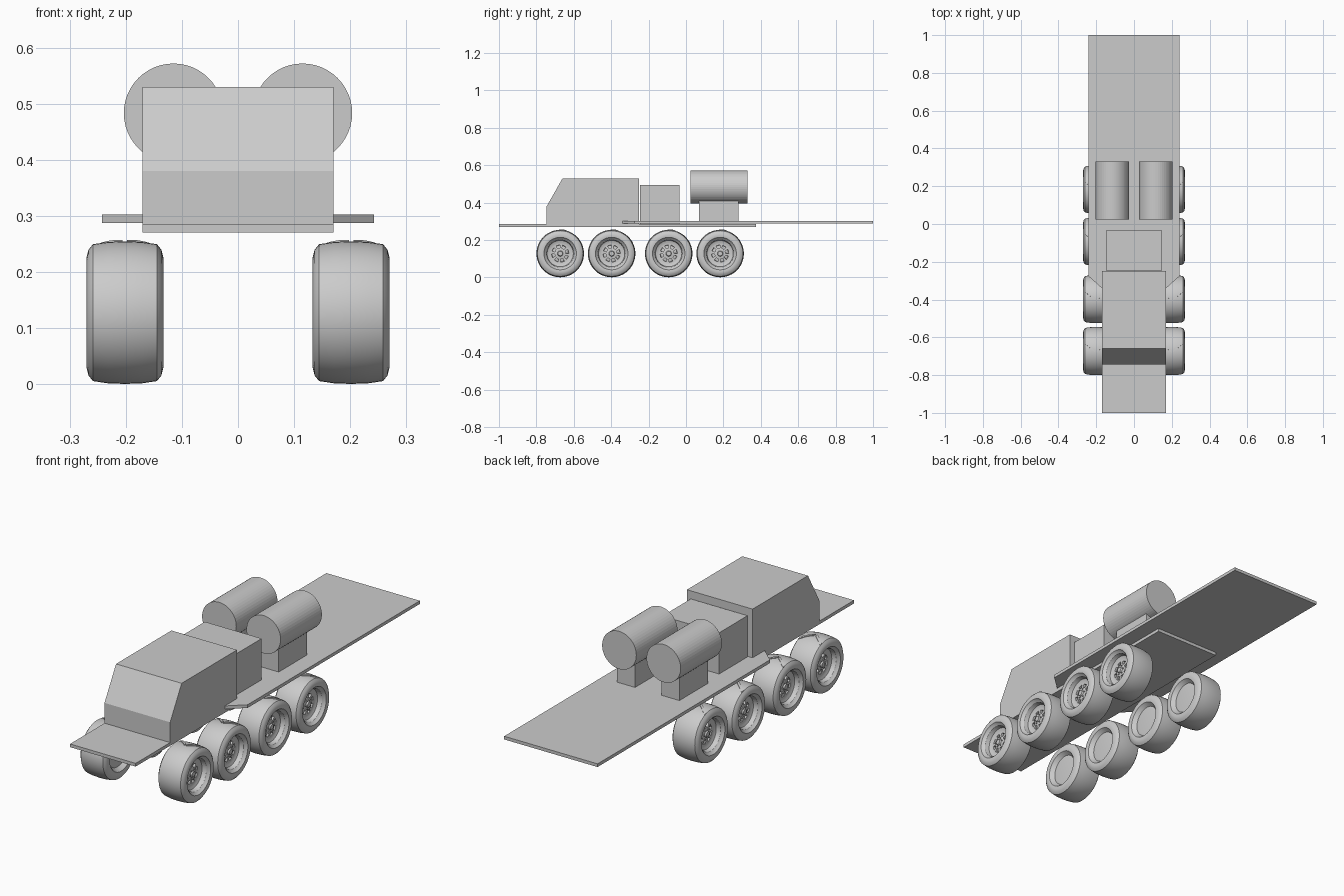
import bpy, bmesh, math
from mathutils import Vector

cube = bpy.data.objects.get("Cube")
if cube:
    bpy.data.objects.remove(cube)

grey = bpy.data.materials.new("plain_grey")
grey.use_nodes = True
colour = (0.6, 0.6, 0.6, 1)
grey.diffuse_color = colour
grey.node_tree.nodes["Principled BSDF"].inputs["Base Color"].default_value = colour


def finish(name, bm, smooth=False):
    bmesh.ops.recalc_face_normals(bm, faces=bm.faces[:])
    mesh = bpy.data.meshes.new(name)
    bm.to_mesh(mesh)
    bm.free()
    mesh.materials.append(grey)
    obj = bpy.data.objects.new(name, mesh)
    bpy.context.collection.objects.link(obj)
    if smooth:
        bpy.ops.object.select_all(action='DESELECT')
        obj.select_set(True)
        bpy.context.view_layer.objects.active = obj
        bpy.ops.object.shade_smooth_by_angle(angle=math.radians(30))
    return obj


def prism(name, points, offset):
    """Extrude a flat outline along an offset vector."""
    bm = bmesh.new()
    face = bm.faces.new([bm.verts.new(p) for p in points])
    new = bmesh.ops.extrude_face_region(bm, geom=[face])["geom"]
    verts = [g for g in new if isinstance(g, bmesh.types.BMVert)]
    bmesh.ops.translate(bm, verts=verts, vec=offset)
    # the source face stays as the near cap
    return finish(name, bm)


def box(name, x0, x1, y0, y1, z0, z1):
    return prism(name, [(x0, y0, z0), (x1, y0, z0), (x1, y1, z0), (x0, y1, z0)],
                 (0, 0, z1 - z0))


# Chassis plate and rear deck with clipped front corners
box("chassis_plate", -0.17, 0.17, -1, 0.375, 0.27, 0.285)
deck = [(-0.17, -0.34), (0.17, -0.34), (0.242, -0.275), (0.242, 1),
        (-0.242, 1), (-0.242, -0.275)]
prism("rear_deck", [(x, y, 0.287) for x, y in deck], (0, 0, 0.015))

# Cab with sloping windscreen, and the box behind it
cab = [(-0.745, 0.285), (-0.745, 0.38), (-0.66, 0.53), (-0.25, 0.53), (-0.25, 0.285)]
prism("cab", [(-0.17, y, z) for y, z in cab], (0.34, 0, 0))
box("equipment_box", -0.147, 0.147, -0.245, -0.035, 0.285, 0.495)

# Tanks on pedestals
for side, s in (("left", 1), ("right", -1)):
    cx = 0.115 * s
    box(side + "_tank_support", cx - 0.047, cx + 0.047, 0.07, 0.28, 0.30, 0.41)
    ring = [(cx + 0.0885 * math.cos(a * math.tau / 48), 0.025,
             0.483 + 0.0885 * math.sin(a * math.tau / 48)) for a in range(48)]
    prism(side + "_tank", ring, (0, 0.305, 0))

# Wheel section: (offset towards the outside, radius)
SECTION = [(0.040, 0), (0.040, 0.012), (0.033, 0.015), (0.031, 0.028), (0.028, 0.048),
           (0.030, 0.060), (0.034, 0.070), (0.054, 0.075), (0.060, 0.082), (0.067, 0.087),
           (0.0685, 0.098), (0.065, 0.112), (0.057, 0.122), (0.030, 0.126), (0, 0.127),
           (-0.030, 0.126), (-0.057, 0.122), (-0.065, 0.112), (-0.0685, 0.098),
           (-0.067, 0.085), (-0.058, 0.078), (-0.048, 0.070), (-0.050, 0.060), (-0.046, 0)]
SEG = 48
HUB_X, HUB_Z, CROWN = 0.2015, 0.1275, 0.127


def wheel(name, s, y):
    bm = bmesh.new()
    rows = []
    for u, r in SECTION:
        if r == 0:
            rows.append([bm.verts.new((u, 0, 0))] * SEG)
        else:
            rows.append([bm.verts.new((u, r * math.cos(math.tau * i / SEG),
                                       r * math.sin(math.tau * i / SEG)))
                         for i in range(SEG)])
    holes = []
    for k in range(len(rows) - 1):
        a, b = rows[k], rows[k + 1]
        for i in range(SEG):
            j = (i + 1) % SEG
            quad = list(dict.fromkeys((a[i], a[j], b[j], b[i])))
            face = bm.faces.new(quad)
            if k == 3 and i % 6 < 4:
                holes.append(face)
    # Ventilation holes sunk into the rim disc
    bmesh.ops.recalc_face_normals(bm, faces=bm.faces[:])
    bmesh.ops.inset_region(bm, faces=holes, thickness=0.002)
    bmesh.ops.inset_region(bm, faces=holes, thickness=0.0005, depth=-0.010)

    # Lug nuts around the hub
    for i in range(6):
        a = math.tau * i / 6
        nut = bmesh.ops.create_cone(bm, cap_ends=True, segments=6, radius1=0.003,
                                    radius2=0.003, depth=0.008)["verts"]
        for v in nut:
            v.co = Vector((v.co.z + 0.034, v.co.x + 0.021 * math.cos(a),
                           v.co.y + 0.021 * math.sin(a)))

    # One raised tread chevron on the crown
    for half in (1, -1):
        steps = []
        for i in range(6):
            t = i / 5
            u = half * (0.004 + 0.053 * t)
            r = CROWN - 0.005 * t * t
            loop = []
            for dy, h in ((-0.007, -0.003), (0.007, -0.003), (0.007, 0.003), (-0.007, 0.003)):
                ang = (0.045 * t + dy) / CROWN
                loop.append(bm.verts.new((u, (r + h) * math.sin(ang), (r + h) * math.cos(ang))))
            steps.append(loop)
        for a, b in zip(steps, steps[1:]):
            for i in range(4):
                j = (i + 1) % 4
                bm.faces.new((a[i], a[j], b[j], b[i]))
        bm.faces.new(steps[0])
        bm.faces.new(steps[-1])

    for v in bm.verts:
        v.co = Vector((s * (v.co.x + HUB_X), v.co.y + y, v.co.z + HUB_Z))
    finish(name, bm, smooth=True)


# Four axles of wheels
for n, y in enumerate((-0.6725, -0.3975, -0.0925, 0.1825), 1):
    for side, s in (("left", 1), ("right", -1)):
        wheel(f"{side}_wheel_{n}", s, y)
